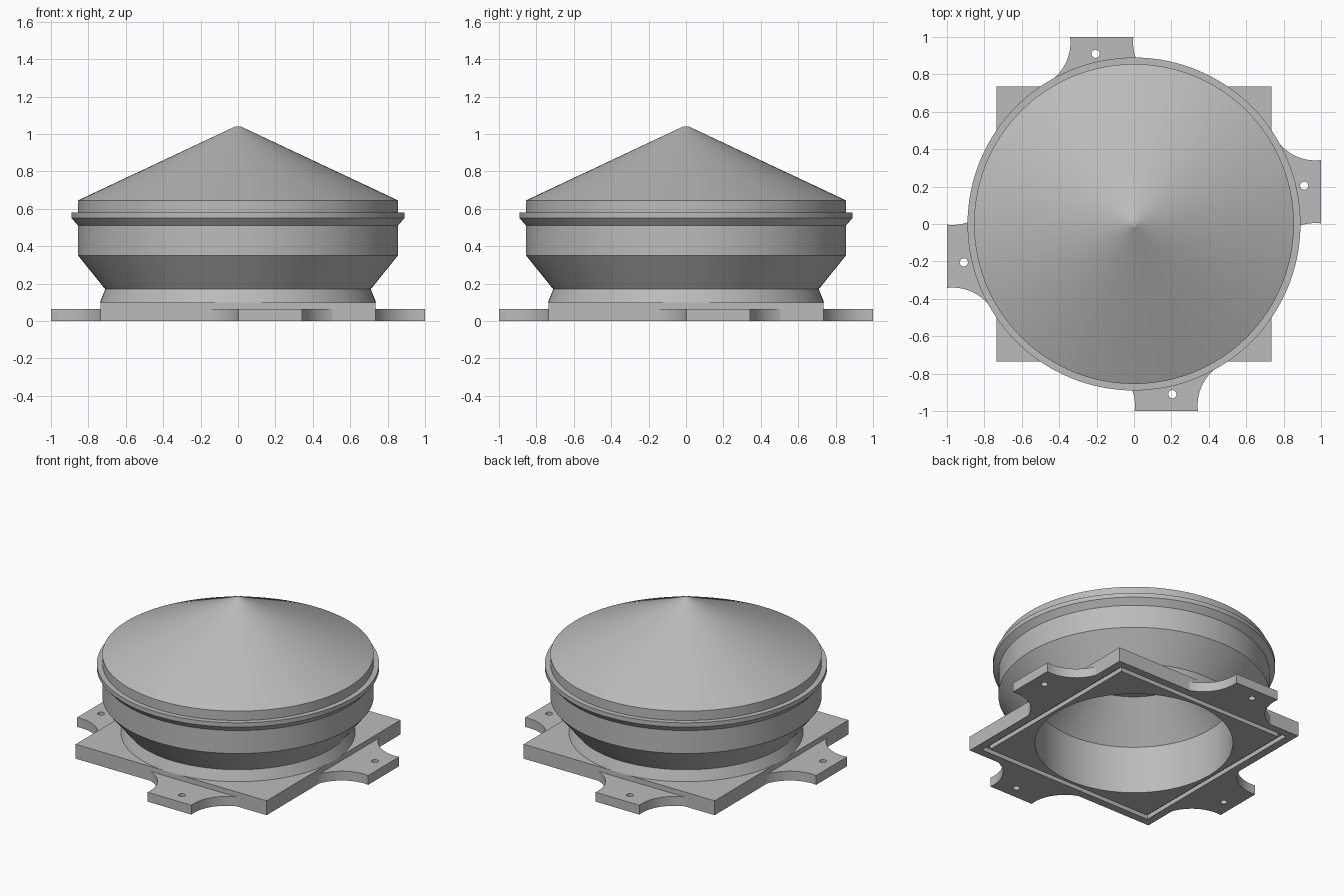
import bpy, bmesh
from math import sin, cos, pi, tau, asin, radians

SEGMENTS = 128

cube = bpy.data.objects.get("Cube")
if cube:
    bpy.data.objects.remove(cube, do_unlink=True)

# Single grey finish
grey = bpy.data.materials.new("plain grey")
grey.use_nodes = True
grey.diffuse_color = (0.5, 0.5, 0.5, 1)
grey.node_tree.nodes["Principled BSDF"].inputs["Base Color"].default_value = grey.diffuse_color


def finish(obj, angle=20):
    obj.data.materials.clear()
    obj.data.materials.append(grey)
    bpy.ops.object.select_all(action="DESELECT")
    obj.select_set(True)
    bpy.context.view_layer.objects.active = obj
    bpy.ops.object.shade_smooth_by_angle(angle=radians(angle))


def loft(name, rings, closed):
    """Skin a stack of (shape, half width, height) rings around the z axis."""
    bm = bmesh.new()
    loops = []
    for shape, size, z in rings:
        loop = []
        for i in range(SEGMENTS):
            c, s = cos(tau * i / SEGMENTS), sin(tau * i / SEGMENTS)
            r = size / max(abs(c), abs(s)) if shape == "square" else size
            loop.append(bm.verts.new((r * c, r * s, z)))
        loops.append(loop)
    pairs = list(zip(loops, loops[1:]))
    if closed:
        pairs.append((loops[-1], loops[0]))
    for a, b in pairs:
        for i in range(SEGMENTS):
            j = (i + 1) % SEGMENTS
            bm.faces.new((a[i], a[j], b[j], b[i]))
    bmesh.ops.remove_doubles(bm, verts=bm.verts, dist=1e-5)
    bmesh.ops.recalc_face_normals(bm, faces=bm.faces)
    mesh = bpy.data.meshes.new(name)
    bm.to_mesh(mesh)
    bm.free()
    obj = bpy.data.objects.new(name, mesh)
    bpy.context.collection.objects.link(obj)
    finish(obj)


# Square base plate: round opening, seal groove underneath
PLATE, TOP, BORE = 0.735, 0.10, 0.623
loft("base_plate", [
    ("round", BORE, 0), ("square", 0.645, 0), ("square", 0.645, 0.03),
    ("square", 0.68, 0.03), ("square", 0.68, 0), ("square", PLATE, 0),
    ("square", PLATE, TOP), ("round", BORE, TOP)], closed=True)

# Turned housing: hollow bore, neck, flared body, lip and conical roof
profile = [
    (0, 0.58), (0.42, 0.58), (BORE, 0.33), (BORE, TOP),
    (0.738, TOP), (0.71, 0.17), (0.855, 0.35), (0.855, 0.51),
    (0.89, 0.55), (0.89, 0.58), (0.855, 0.58), (0.855, 0.645),
    (0.015, 1.04), (0, 1.04)]
loft("housing", [("round", r, z) for r, z in profile], closed=False)

# Mounting ears: concave flanks and a screw hole, one on each side
EAR_HEIGHT, MIDDLE, FLANK = 0.065, 0.1725, 0.25
start, end = -asin(0.03 / FLANK), asin((0.97 - PLATE) / FLANK)
steps = [start + (end - start) * i / 24 for i in range(25)]
flank = [(0.4175 - FLANK * cos(a), -0.97 + FLANK * sin(a)) for a in steps]
outline = [(MIDDLE + x, y) for x, y in flank]
outline += [(MIDDLE - x, y) for x, y in reversed(flank)]
hole = [(0.205 + 0.022 * cos(tau * i / 32), -0.91 + 0.022 * sin(tau * i / 32))
        for i in range(32)]

for turn, side in enumerate(("front", "left", "back", "right")):
    curve = bpy.data.curves.new(side + "_ear", "CURVE")
    curve.dimensions = "2D"
    curve.fill_mode = "BOTH"
    curve.extrude = EAR_HEIGHT / 2
    for points in (outline, hole):
        spline = curve.splines.new("POLY")
        spline.points.add(len(points) - 1)
        for p, (x, y) in zip(spline.points, points):
            p.co = (x, y, 0, 1)
        spline.use_cyclic_u = True
    ear = bpy.data.objects.new(side + "_ear", curve)
    ear.location.z = EAR_HEIGHT / 2
    ear.rotation_euler.z = turn * pi / 2
    bpy.context.collection.objects.link(ear)
    bpy.ops.object.select_all(action="DESELECT")
    ear.select_set(True)
    bpy.context.view_layer.objects.active = ear
    bpy.ops.object.convert(target="MESH")
    ear = bpy.context.view_layer.objects.active
    bm = bmesh.new()
    bm.from_mesh(ear.data)
    bmesh.ops.remove_doubles(bm, verts=bm.verts, dist=1e-5)
    bmesh.ops.recalc_face_normals(bm, faces=bm.faces)
    bm.to_mesh(ear.data)
    bm.free()
    finish(ear, 30)
